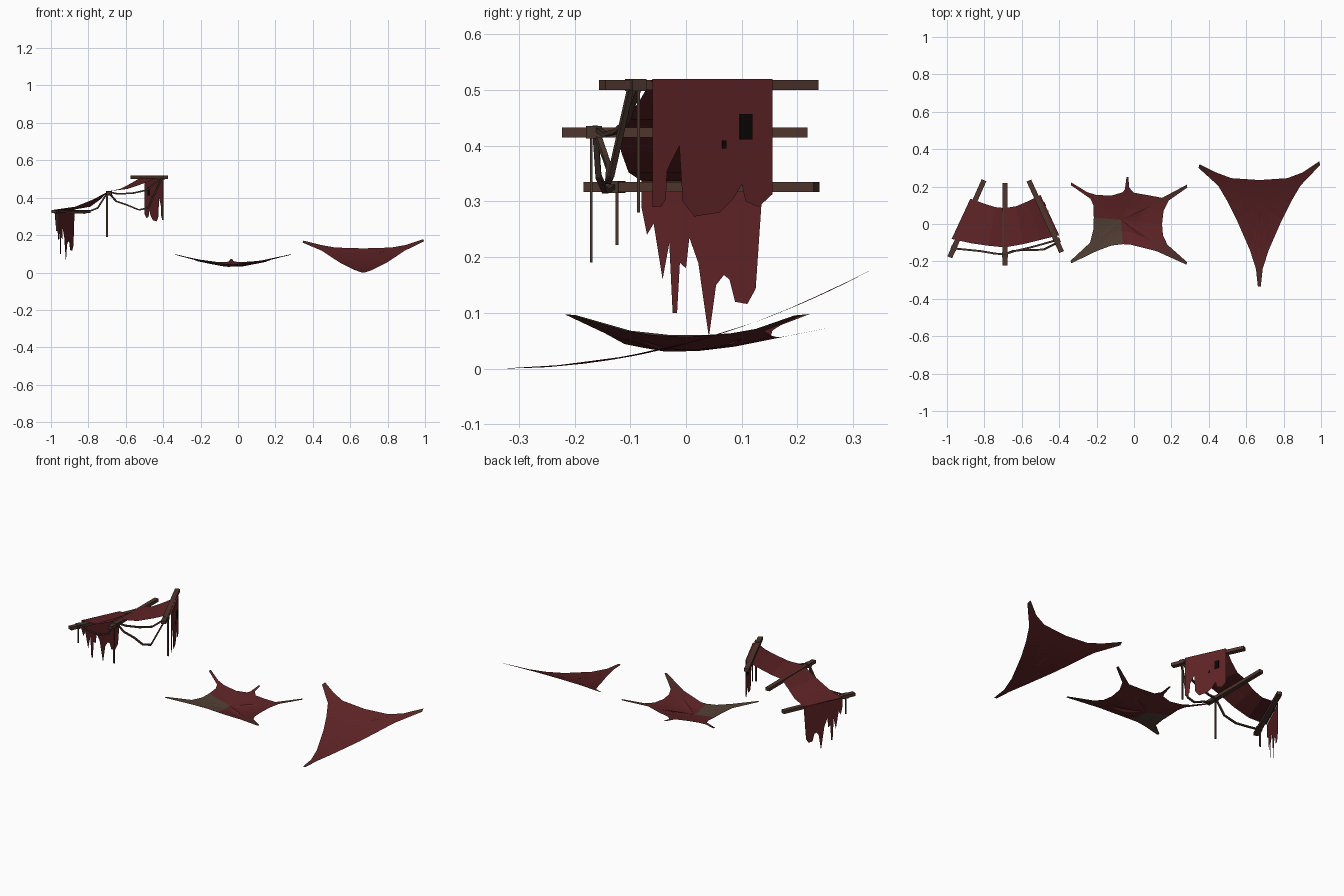
import bpy, bmesh, math
from mathutils import Vector, Matrix

if "Cube" in bpy.data.objects:
    bpy.data.objects.remove(bpy.data.objects["Cube"])


def material(name, rgb):
    m = bpy.data.materials.new(name)
    m.diffuse_color = (*rgb, 1)
    m.use_nodes = True
    m.node_tree.nodes["Principled BSDF"].inputs["Base Color"].default_value = m.diffuse_color
    return m


RED = material("dark red cloth", (0.112, 0.017, 0.019))
WOOD = material("brown wood", (0.078, 0.036, 0.026))
PATCH = material("drab patch", (0.085, 0.050, 0.035))
ROPE = material("rope brown", (0.065, 0.036, 0.027))
FRAY = material("frayed cloth", (0.070, 0.026, 0.022))
BLACK = material("black tear", (0.003, 0.002, 0.002))


def finish(name, bm, mats, up=False):
    if up:
        for f in bm.faces:
            f.normal_update()
            if f.normal.z < 0:
                f.normal_flip()
    me = bpy.data.meshes.new(name)
    bm.to_mesh(me)
    bm.free()
    for m in mats:
        me.materials.append(m)
    ob = bpy.data.objects.new(name, me)
    bpy.context.collection.objects.link(ob)
    return ob


def fan_cloth(name, outline, centre, height, rings, rule):
    """Stretched cloth: outline rings shrinking to a centre point."""
    bm = bmesh.new()
    cx, cy = centre
    loops = []
    for t in rings:
        pts = [(cx + (x - cx) * t, cy + (y - cy) * t) for x, y in outline]
        loops.append([bm.verts.new((x, y, height(x, y))) for x, y in pts])
    mid = bm.verts.new((cx, cy, height(cx, cy)))
    n = len(outline)
    for i in range(n):
        j = (i + 1) % n
        for a, b in zip(loops, loops[1:]):
            bm.faces.new((a[i], a[j], b[j], b[i]))
        bm.faces.new((loops[-1][i], loops[-1][j], mid))
    for f in bm.faces:
        c = f.calc_center_median()
        f.material_index = rule(c.x - cx, c.y - cy)
    return finish(name, bm, [RED, FRAY, PATCH], up=True)


def add_bar(bm, a, b, w, h):
    """Box from a to b, w wide and h high."""
    a, b = Vector(a), Vector(b)
    d = (b - a).normalized()
    side = d.cross(Vector((0, 0, 1)))
    side = side.normalized() if side.length > 0.05 else Vector((1, 0, 0))
    up = side.cross(d)
    m = Matrix((side, d, up)).transposed().to_4x4()
    m.translation = (a + b) / 2
    scale = Matrix.Diagonal((w, (b - a).length, h, 1))
    bmesh.ops.create_cube(bm, size=1, matrix=m @ scale)


def bars(name, points, w, h, mat):
    bm = bmesh.new()
    for a, b in zip(points, points[1:]):
        add_bar(bm, a, b, w, h)
    return finish(name, bm, [mat])


def drape(name, p, q, top, profile):
    """Hanging cloth below the line p-q with a ragged (y, z) bottom edge."""
    bm = bmesh.new()
    rows = []
    for y, z in profile:
        x = p[0] + (q[0] - p[0]) * (y - p[1]) / (q[1] - p[1])
        rows.append([bm.verts.new((x, y, top)), bm.verts.new((x, y, z))])
    for a, b in zip(rows, rows[1:]):
        bm.faces.new((a[0], a[1], b[1], b[0]))
    return finish(name, bm, [RED])


# triangular sail on the right
half = [(0.0, 0.235), (0.15, 0.245), (0.23, 0.275), (0.32, 0.335), (0.325, 0.315),
        (0.22, 0.205), (0.17, 0.12), (0.12, 0.02), (0.05, -0.14), (0.018, -0.24), (0.008, -0.333)]
outline = [(0.67 + x, y) for x, y in half] + [(0.67 - x, y - 0.015 * (y > 0.3)) for x, y in half[:0:-1]]
fan_cloth("triangle_sail", outline, (0.67, 0.12),
          lambda x, y: 0.4 * (y + 0.333) ** 2, (1, 0.84, 0.55, 0.28),
          lambda x, y: int(math.hypot(x, y) > 0.31 and (y > 0 or y < -0.36)))

# low five-cornered cloth in the middle
outline = [(-0.335, 0.222), (-0.25, 0.17), (-0.2, 0.155), (-0.12, 0.152), (-0.06, 0.17), (-0.042, 0.195),
           (-0.04, 0.252), (-0.03, 0.252), (-0.026, 0.195), (0.0, 0.167), (0.07, 0.155), (0.15, 0.14),
           (0.2, 0.158), (0.282, 0.21), (0.285, 0.195), (0.185, 0.125), (0.158, 0.07), (0.15, 0.0),
           (0.155, -0.06), (0.178, -0.11), (0.285, -0.205), (0.28, -0.217), (0.12, -0.145), (-0.02, -0.11),
           (-0.06, -0.108), (-0.12, -0.115), (-0.2, -0.145), (-0.335, -0.21), (-0.34, -0.197), (-0.235, -0.1),
           (-0.217, -0.03), (-0.215, 0.035), (-0.217, 0.1), (-0.235, 0.14), (-0.338, 0.208)]


def cloth_rule(x, y):
    if x < 0 and y < 0.008:
        return 2
    return int(math.hypot(x + 0.045, y + 0.02) > 0.28 or y > 0.19)


fan_cloth("corner_cloth", outline, (-0.07, 0.022),
          lambda x, y: 0.022 + 0.2 * math.hypot(x + 0.027, y), (1, 0.8, 0.45), cloth_rule)

# three beams
bars("left_beam", [(-0.985, -0.178, 0.326), (-0.802, 0.234, 0.326)], 0.027, 0.018, WOOD)
bars("middle_beam", [(-0.69, -0.222, 0.424), (-0.69, 0.218, 0.424)], 0.025, 0.018, WOOD)
bars("right_beam", [(-0.387, -0.15, 0.509), (-0.562, 0.232, 0.509)], 0.027, 0.018, WOOD)

# canopy sagging between the beams
stations = [(-0.975, -0.08, -0.875, 0.135, 0.337), (-0.87, -0.103, -0.79, 0.105, 0.352),
            (-0.78, -0.116, -0.74, 0.09, 0.388), (-0.69, -0.125, -0.69, 0.085, 0.435),
            (-0.59, -0.107, -0.63, 0.095, 0.447), (-0.5, -0.085, -0.57, 0.12, 0.478),
            (-0.40, -0.06, -0.50, 0.155, 0.52)]
bm = bmesh.new()
rows = [(bm.verts.new((a, b, z)), bm.verts.new((c, d, z))) for a, b, c, d, z in stations]
for r, s in zip(rows, rows[1:]):
    bm.faces.new((r[0], s[0], s[1], r[1]))
finish("canopy_cloth", bm, [RED], up=True)

# ragged hanging drapes
drape("right_drape", (-0.40, -0.06), (-0.50, 0.155), 0.52,
      [(-0.06, 0.29), (-0.045, 0.29), (-0.036, 0.305), (-0.034, 0.355), (-0.012, 0.4), (-0.006, 0.30),
       (0.015, 0.273), (0.06, 0.28), (0.085, 0.305), (0.1, 0.33), (0.107, 0.30), (0.13, 0.29), (0.155, 0.313)])
drape("left_drape", (-0.978, -0.08), (-0.875, 0.135), 0.337,
      [(-0.08, 0.29), (-0.07, 0.24), (-0.058, 0.26), (-0.042, 0.16), (-0.03, 0.225), (-0.024, 0.1),
       (-0.016, 0.1), (-0.011, 0.19), (0.0, 0.18), (0.006, 0.235), (0.022, 0.19), (0.041, 0.056),
       (0.054, 0.15), (0.068, 0.168), (0.078, 0.16), (0.088, 0.12), (0.11, 0.116), (0.125, 0.143), (0.135, 0.29)])

# dark tears in the right drape
for name, y, z, w, h in (("large_tear", 0.107, 0.434, 0.024, 0.046), ("small_tear", 0.068, 0.402, 0.007, 0.014)):
    x = -0.40 - 0.1 * (y + 0.06) / 0.215
    d = Vector((-0.1, 0.215, 0)).normalized() * (w / 2)
    bars(name, [Vector((x, y, z)) - d, Vector((x, y, z)) + d], 0.005, h, BLACK)

# swagged ropes between the beam ends
knot = (-0.695, -0.163, 0.432)
swags = {
    "left_rope": [(-0.97, -0.13, 0.328), (-0.9, -0.137, 0.322), (-0.82, -0.145, 0.318),
                  (-0.75, -0.157, 0.345), knot],
    "right_rope_low": [knot, (-0.65, -0.145, 0.38), (-0.59, -0.138, 0.36), (-0.53, -0.14, 0.335),
                       (-0.48, -0.135, 0.345), (-0.41, -0.1, 0.5)],
    "right_rope_high": [knot, (-0.64, -0.145, 0.42), (-0.56, -0.127, 0.425), (-0.49, -0.108, 0.44),
                        (-0.41, -0.085, 0.505)],
}
for name, pts in swags.items():
    bars(name, pts, 0.01, 0.008, ROPE)

# loose rope ends hanging down
for name, x, y, top, low in (("left_hanging_rope", -0.968, -0.124, 0.33, 0.222),
                             ("middle_hanging_rope", -0.70, -0.17, 0.43, 0.19),
                             ("right_hanging_rope", -0.403, -0.085, 0.51, 0.28)):
    bars(name, [(x, y, top), (x, y, low)], 0.009, 0.005, ROPE)

# rope wraps around the beams
for name, x, y, z, a in (("left_wrap", -0.963, -0.128, 0.326, 0.42), ("middle_wrap", -0.69, -0.165, 0.424, 0),
                         ("right_wrap", -0.41, -0.09, 0.509, -0.43)):
    d = Vector((math.sin(a), math.cos(a), 0)) * 0.014
    bars(name, [Vector((x, y, z)) - d, Vector((x, y, z)) + d], 0.031, 0.022, ROPE)

# settle the model exactly on the ground
bpy.context.view_layer.update()
low = min(v.co.z for o in bpy.data.objects for v in o.data.vertices)
for o in bpy.data.objects:
    o.location.z -= low
